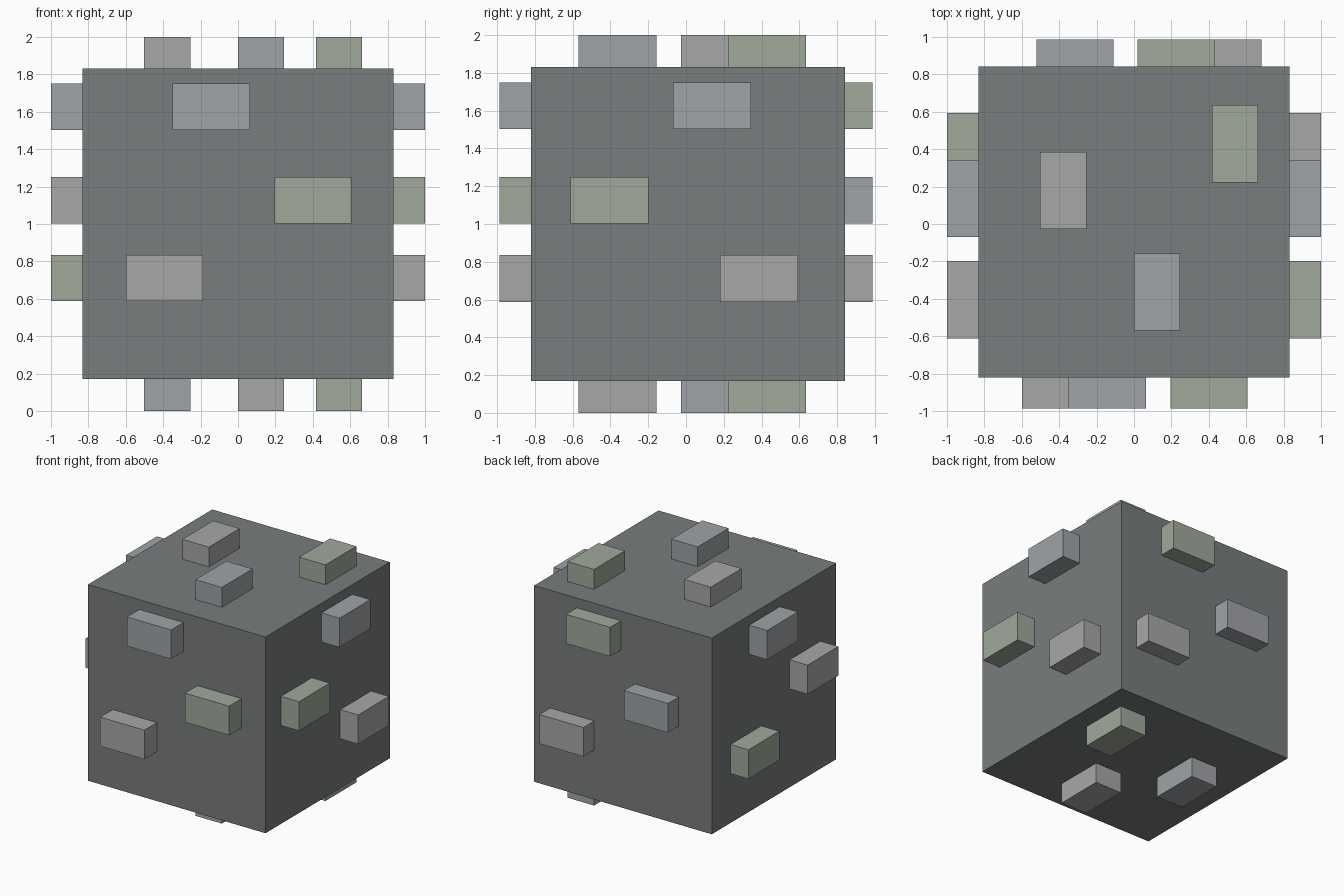
import bpy
import bmesh
from mathutils import Vector

if "Cube" in bpy.data.objects:
    bpy.data.objects.remove(bpy.data.objects["Cube"])


def material(name, rgb):
    m = bpy.data.materials.new(name)
    m.diffuse_color = (*rgb, 1)
    m.use_nodes = True
    m.node_tree.nodes["Principled BSDF"].inputs["Base Color"].default_value = m.diffuse_color
    return m


DARK = material("dark_grey", (0.19, 0.205, 0.205))
BLUE = material("blue_grey", (0.35, 0.37, 0.39))
GREY = material("light_grey", (0.39, 0.39, 0.385))
GREEN = material("sage_green", (0.35, 0.40, 0.33))


def box(name, lo, hi, mat):
    lo, hi = Vector(lo), Vector(hi)
    bm = bmesh.new()
    bmesh.ops.create_cube(bm, size=1)
    bmesh.ops.scale(bm, vec=hi - lo, verts=bm.verts)
    bmesh.ops.translate(bm, vec=(lo + hi) / 2, verts=bm.verts)
    mesh = bpy.data.meshes.new(name)
    bm.to_mesh(mesh)
    bm.free()
    mesh.materials.append(mat)
    ob = bpy.data.objects.new(name, mesh)
    bpy.context.collection.objects.link(ob)


# Main cube
X, Y0, Y1, Z0, Z1 = 0.832, -0.82, 0.843, 0.17, 1.832
box("body", (-X, Y0, Z0), (X, Y1, Z1), DARK)

# Studs: long side, short side, depth sunk into the body
L, S, E = 0.413, 0.247, 0.02
ROWS = (1.503, 1.003, 0.588)  # lower edges of the three side rows

# Front and back studs: (start x, colour) per row
for side, y0, y1, studs in (
    ("front", -0.987, Y0 + E, ((-0.35, BLUE), (0.194, GREEN), (-0.6, GREY))),
    ("back", Y1 - E, 0.987, ((0.02, GREEN), (-0.522, BLUE), (0.27, GREY))),
):
    for i, (z, (x, mat)) in enumerate(zip(ROWS, studs)):
        box(f"{side}_stud_{i + 1}", (x, y0, z), (x + L, y1, z + S), mat)

# Left and right studs share positions, with different colours
for side, x0, x1, colours in (
    ("left", -1, -X + E, (BLUE, GREY, GREEN)),
    ("right", X - E, 1, (BLUE, GREEN, GREY)),
):
    for i, (z, y, mat) in enumerate(zip(ROWS, (-0.07, -0.612, 0.18), colours)):
        box(f"{side}_stud_{i + 1}", (x0, y, z), (x1, y + L, z + S), mat)

# Top and bottom studs
for side, z0, z1, colours in (
    ("top", Z1 - E, 2, (GREY, BLUE, GREEN)),
    ("bottom", 0, Z0 + E, (BLUE, GREY, GREEN)),
):
    spots = ((-0.502, -0.027), (0.0, -0.57), (0.417, 0.222))
    for i, ((x, y), mat) in enumerate(zip(spots, colours)):
        box(f"{side}_stud_{i + 1}", (x, y, z0), (x + S, y + L, z1), mat)
